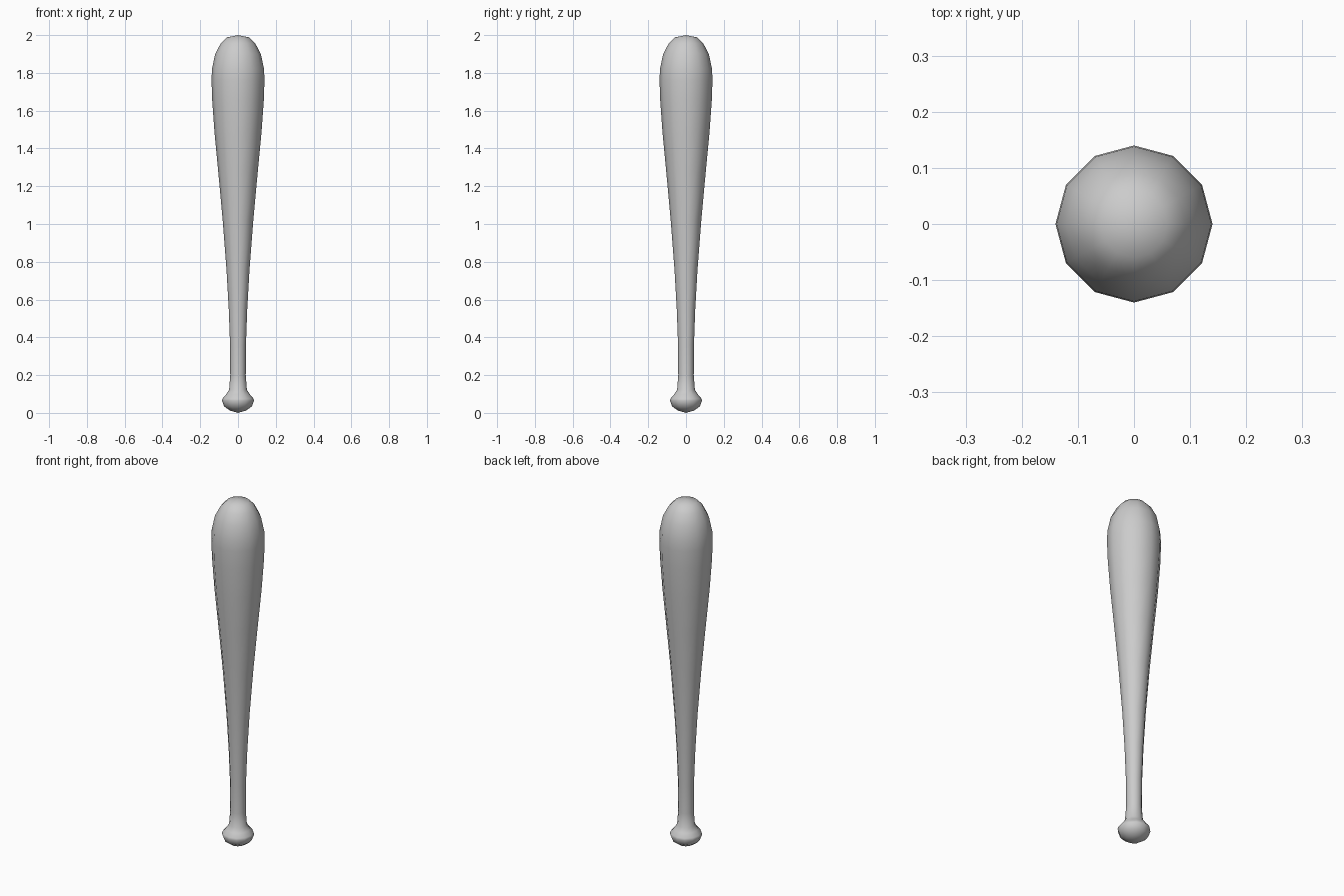
import bpy, bmesh
from math import cos, sin, pi, radians

if "Cube" in bpy.data.objects:
    bpy.data.objects.remove(bpy.data.objects["Cube"])

SIDES = 12

# Half outline of the bat (radius, height), from knob to barrel tip
profile = [
    (0.042, 0.012), (0.073, 0.034), (0.085, 0.065), (0.082, 0.076),
    (0.064, 0.097), (0.047, 0.122), (0.041, 0.20), (0.042, 0.36),
    (0.049, 0.55), (0.061, 0.76), (0.081, 1.02), (0.104, 1.27),
    (0.124, 1.48), (0.137, 1.66), (0.140, 1.76), (0.138, 1.82),
    (0.121, 1.90), (0.092, 1.955), (0.060, 1.988),
]

bm = bmesh.new()
rings = [[bm.verts.new((r * cos(2 * pi * i / SIDES), r * sin(2 * pi * i / SIDES), z))
          for i in range(SIDES)] for r, z in profile]
bottom = bm.verts.new((0, 0, 0))
top = bm.verts.new((0, 0, 2))

# Side walls
for a, b in zip(rings, rings[1:]):
    for i in range(SIDES):
        j = (i + 1) % SIDES
        bm.faces.new((a[i], a[j], b[j], b[i]))

# Rounded end caps
for i in range(SIDES):
    j = (i + 1) % SIDES
    bm.faces.new((bottom, rings[0][j], rings[0][i]))
    bm.faces.new((top, rings[-1][i], rings[-1][j]))

mesh = bpy.data.meshes.new("bat")
bm.to_mesh(mesh)
bm.free()
bat = bpy.data.objects.new("bat", mesh)
bpy.context.collection.objects.link(bat)

# Smooth shading, with the crisp rim of the knob kept
bpy.context.view_layer.objects.active = bat
bat.select_set(True)
bpy.ops.object.shade_smooth_by_angle(angle=radians(45))
